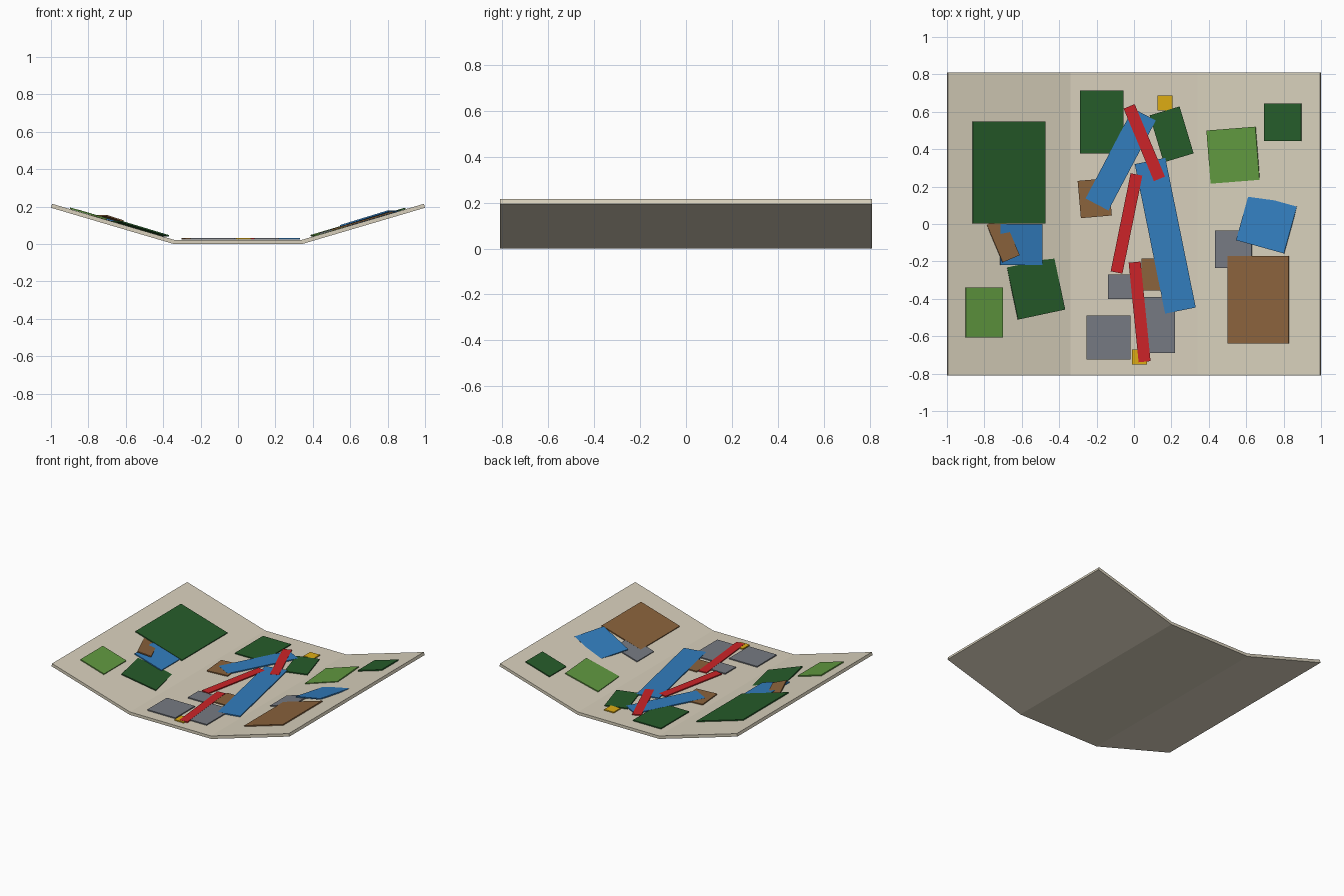
import bpy, bmesh
from math import radians, atan, cos, tan

if "Cube" in bpy.data.objects:
    bpy.data.objects.remove(bpy.data.objects["Cube"])

HALF_Y, FOLD, T, SLOPE = 0.81, 0.34, 0.022, 0.295
TILT = atan(SLOPE)
PATCH_T, LIFT = 0.008, 0.009


def material(name, rgb):
    # display colour (0-255) to linear
    m = bpy.data.materials.new(name)
    m.diffuse_color = [((c / 255 + 0.055) / 1.055) ** 2.4 for c in rgb] + [1]
    m.use_nodes = True
    m.node_tree.nodes["Principled BSDF"].inputs["Base Color"].default_value = m.diffuse_color
    return m


MATS = {n: material(n, c) for n, c in {
    "paper": (216, 208, 188), "forest": (38, 92, 42), "meadow": (97, 153, 64),
    "water": (50, 125, 190), "road": (204, 36, 40), "earth": (139, 99, 60),
    "stone": (118, 122, 130), "marker": (222, 172, 20)}.items()}


def add(name, bm, mat):
    bmesh.ops.recalc_face_normals(bm, faces=bm.faces)
    me = bpy.data.meshes.new(name)
    bm.to_mesh(me)
    bm.free()
    me.materials.append(MATS[mat])
    ob = bpy.data.objects.new(name, me)
    bpy.context.collection.objects.link(ob)
    return ob


# folded sheet: three-panel profile extruded along y
hinge = FOLD + T * tan(TILT / 2)
top_x = 1 - T * SLOPE * cos(TILT)
end_z = (1 - hinge) * SLOPE
right = [(hinge, 0), (1, end_z), (top_x, end_z + T * cos(TILT)), (FOLD, T)]
profile = right + [(-x, z) for x, z in reversed(right)]
bm = bmesh.new()
face = bm.faces.new([bm.verts.new((x, -HALF_Y, z)) for x, z in profile])
ext = bmesh.ops.extrude_face_region(bm, geom=[face])
bmesh.ops.translate(bm, vec=(0, 2 * HALF_Y, 0),
                    verts=[v for v in ext["geom"] if isinstance(v, bmesh.types.BMVert)])
add("folded_sheet", bm, "paper")


# thin patch lying on a panel: centre, plan size, turn about z
def patch(name, mat, x, y, w, d, turn=0, extra=0):
    side = 0 if abs(x) < FOLD else (1 if x > 0 else -1)
    bm = bmesh.new()
    bmesh.ops.create_cube(bm, size=1)
    width = w / cos(TILT) if side else w
    bmesh.ops.scale(bm, vec=(width, d, PATCH_T), verts=bm.verts)
    ob = add(name, bm, mat)
    z = T + max(0, abs(x) - FOLD) * SLOPE + LIFT - PATCH_T / 2 + extra
    ob.location = (x, y, z)
    ob.rotation_euler = (0, -side * TILT, radians(turn))


# left panel
patch("left_large_forest", "forest", -0.668, 0.275, 0.39, 0.545, extra=0.001)
patch("left_pond", "water", -0.602, -0.11, 0.225, 0.22)
patch("left_earth", "earth", -0.70, -0.085, 0.098, 0.22, 23, 0.004)
patch("left_small_forest", "forest", -0.524, -0.345, 0.257, 0.285, 12)
patch("left_meadow", "meadow", -0.80, -0.473, 0.197, 0.267)

# centre panel
patch("centre_forest", "forest", -0.173, 0.546, 0.234, 0.337)
patch("centre_turned_forest", "forest", 0.201, 0.479, 0.167, 0.262, 16.7)
patch("centre_left_earth", "earth", -0.21, 0.138, 0.166, 0.20, 5)
patch("centre_right_earth", "earth", 0.12, -0.27, 0.16, 0.17)
patch("small_stone", "stone", -0.07, -0.335, 0.14, 0.13)
patch("square_stone", "stone", -0.137, -0.607, 0.235, 0.235)
patch("tall_stone", "stone", 0.135, -0.54, 0.17, 0.30, extra=0.0003)
patch("north_marker", "marker", 0.166, 0.647, 0.08, 0.08)
patch("south_marker", "marker", 0.03, -0.71, 0.08, 0.08)
patch("upper_river", "water", -0.071, 0.345, 0.138, 0.544, -27.8, 0.0006)
patch("lower_river", "water", 0.167, -0.063, 0.167, 0.816, 11.5, 0.0006)
patch("upper_road", "road", 0.055, 0.435, 0.064, 0.42, 22.7, 0.0012)
patch("middle_road", "road", -0.04, 0.003, 0.064, 0.535, -11.5, 0.0012)
patch("lower_road", "road", 0.03, -0.47, 0.064, 0.535, 5.7, 0.0012)

# right panel
patch("right_meadow", "meadow", 0.53, 0.368, 0.262, 0.285, 4.5)
patch("right_forest", "forest", 0.795, 0.545, 0.20, 0.20)
patch("right_pond", "water", 0.709, 0.003, 0.265, 0.26, -15.5, 0.001)
patch("right_stone", "stone", 0.533, -0.135, 0.195, 0.20)
patch("right_earth", "earth", 0.664, -0.405, 0.326, 0.47, extra=0.0006)
